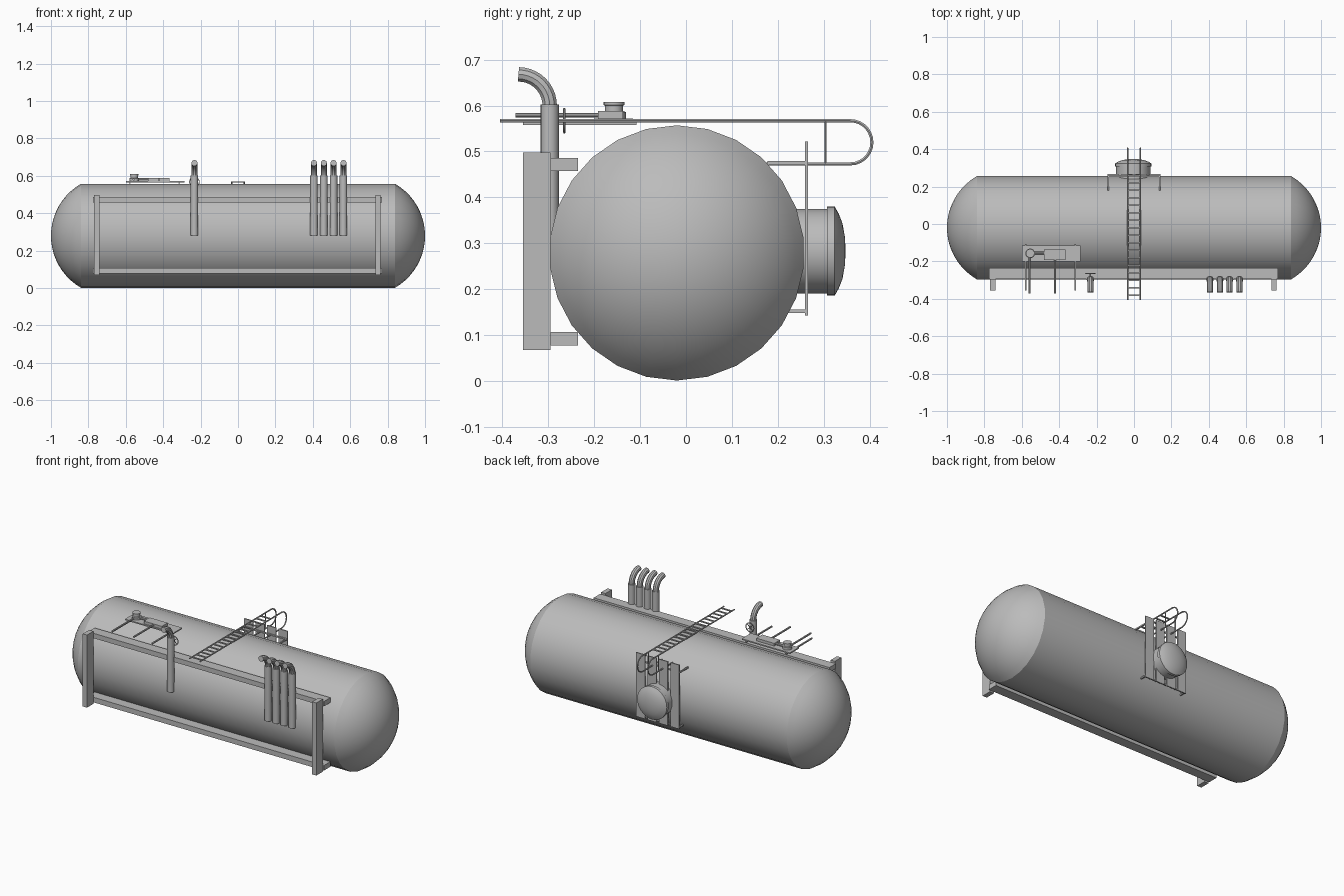
import bpy, bmesh, math
from mathutils import Vector

cube = bpy.data.objects.get("Cube")
if cube:
    bpy.data.objects.remove(cube, do_unlink=True)

grey = bpy.data.materials.new("light grey metal")
grey.use_nodes = True
grey.diffuse_color = (0.5, 0.5, 0.5, 1)
grey.node_tree.nodes["Principled BSDF"].inputs["Base Color"].default_value = (0.5, 0.5, 0.5, 1)


def select(obj):
    bpy.ops.object.select_all(action='DESELECT')
    obj.select_set(True)
    bpy.context.view_layer.objects.active = obj


def smooth(obj):
    select(obj)
    bpy.ops.object.shade_smooth_by_angle(angle=math.radians(27))


def finish(name, bm):
    mesh = bpy.data.meshes.new(name)
    bmesh.ops.recalc_face_normals(bm, faces=bm.faces)
    bm.to_mesh(mesh)
    bm.free()
    mesh.materials.append(grey)
    obj = bpy.data.objects.new(name, mesh)
    bpy.context.collection.objects.link(obj)
    return obj


def box(name, x, y, z):
    """Box from (min, max) ranges."""
    bm = bmesh.new()
    bmesh.ops.create_cube(bm, size=1)
    for v in bm.verts:
        v.co = [sum(r) / 2 + c * (r[1] - r[0]) for r, c in zip((x, y, z), v.co)]
    return finish(name, bm)


def lathe(name, profile, axis, origin, n=24):
    """Turn (radius, distance) points around an axis through origin."""
    turn = Vector(axis).to_track_quat('Z', 'Y')
    bm = bmesh.new()
    rings = []
    for r, t in profile:
        ring = []
        for i in range(n):
            a = math.pi / 2 + 2 * math.pi * i / n
            p = Vector((r * math.cos(a), r * math.sin(a), t))
            ring.append(bm.verts.new(turn @ p + Vector(origin)))
        rings.append(ring)
    for a, b in zip(rings, rings[1:]):
        for i in range(n):
            j = (i + 1) % n
            bm.faces.new((a[i], a[j], b[j], b[i]))
    bm.faces.new(rings[0])
    bm.faces.new(rings[-1])
    bmesh.ops.remove_doubles(bm, verts=bm.verts, dist=0.00001)
    obj = finish(name, bm)
    smooth(obj)
    return obj


def tube(name, points, radius, closed=False, res=3):
    """Round tube along a path."""
    curve = bpy.data.curves.new(name, 'CURVE')
    curve.dimensions = '3D'
    curve.bevel_depth = radius
    curve.bevel_resolution = res
    curve.use_fill_caps = True
    line = curve.splines.new('POLY')
    line.points.add(len(points) - 1)
    for p, co in zip(line.points, points):
        p.co = (*co, 1)
    line.use_cyclic_u = closed
    curve.materials.append(grey)
    obj = bpy.data.objects.new(name, curve)
    bpy.context.collection.objects.link(obj)
    select(obj)
    bpy.ops.object.convert(target='MESH')
    smooth(bpy.context.object)
    return bpy.context.object


# Tank: cylinder with shallow spherical ends
R, BODY, CAP = 0.278, 0.84, 0.16
sphere = (R * R + CAP * CAP) / (2 * CAP)
half = math.asin(R / sphere)
dome = []
for i in range(11):
    a = half * (1 - i / 10)
    dome.append((sphere * math.sin(a), BODY + CAP - sphere * (1 - math.cos(a))))
profile = [(r, -t) for r, t in reversed(dome)] + dome
lathe("tank", profile, (1, 0, 0), (0, -0.02, 0.279), 26)

# Front support frame
box("upper_rail", (-0.775, 0.77), (-0.295, -0.235), (0.457, 0.486))
box("lower_rail", (-0.775, 0.77), (-0.295, -0.235), (0.077, 0.107))
for side, x in (("right", -0.755), ("left", 0.748)):
    box(side + "_post", (x - 0.014, x + 0.014), (-0.355, -0.295), (0.068, 0.498))

# Vent pipes with forward bends
bend = [(-0.365 + 0.068 * math.cos(a), 0.60 + 0.068 * math.sin(a))
        for a in [math.pi / 2 * i / 10 for i in range(11)]]
for i, x in enumerate((-0.233, 0.406, 0.459, 0.511, 0.564)):
    lathe(f"vent_pipe_{i}", [(0.020, 0.28), (0.020, 0.602)], (0, 0, 1), (x, -0.297, 0), 16)
    tube(f"vent_bend_{i}", [(x, y, z) for y, z in bend], 0.0165)

# Hand wheel on the single vent
wx, wy, wz = -0.233, -0.265, 0.567
tube("hand_wheel_rim", [(wx + 0.026 * math.cos(a), wy, wz + 0.026 * math.sin(a))
     for a in [math.pi * i / 10 for i in range(20)]], 0.0025, True, 1)
for i in range(2):
    a = math.pi / 4 + i * math.pi / 2
    d = Vector((math.cos(a), 0, math.sin(a))) * 0.026
    c = Vector((wx, wy, wz))
    tube(f"hand_wheel_spoke_{i}", [c - d, c + d], 0.002, res=1)
tube("hand_wheel_stem", [(wx, -0.285, wz), (wx, wy + 0.003, wz)], 0.004, res=1)

# Gauge tray with its arms, pipes and valve
box("gauge_tray", (-0.60, -0.285), (-0.20, -0.115), (0.565, 0.572))
for i, x in enumerate((-0.578, -0.315)):
    box(f"tray_arm_{i}", (x - 0.004, x + 0.004), (-0.355, -0.108), (0.558, 0.565))
for i, x in enumerate((-0.558, -0.422)):
    end = -0.155 if i == 0 else -0.19
    tube(f"gauge_pipe_{i}", [(x, -0.372, 0.579), (x, end, 0.579)], 0.0055)
box("gauge_box", (-0.482, -0.365), (-0.192, -0.137), (0.572, 0.588))
tube("gauge_link", [(-0.555, -0.155, 0.58), (-0.48, -0.155, 0.58)], 0.007)
lathe("valve_body", [(0.026, 0.572), (0.026, 0.586), (0.020, 0.588),
                     (0.020, 0.600), (0.023, 0.601), (0.023, 0.608)],
      (0, 0, 1), (-0.555, -0.157, 0), 16)

# Ladder over the top, with hooked rear ends
hook = [(0.358 + 0.047 * math.cos(a), 0.520 + 0.047 * math.sin(a))
        for a in [math.pi / 2 - math.pi * i / 14 for i in range(15)]]
path = [(-0.405, 0.567)] + hook + [(0.16, 0.473)]
for side, x in (("right", -0.034), ("left", 0.034)):
    tube(side + "_ladder_rail", [(x, y, z) for y, z in path], 0.004, res=1)
    tube(side + "_ladder_strut", [(x, 0.304, 0.473), (x, 0.304, 0.567)], 0.003, res=1)
for i in range(17):
    y = -0.38 + i * 0.04
    box(f"rung_{i}", (-0.034, 0.034), (y - 0.004, y + 0.004), (0.563, 0.569))

# Slatted rear panel on brackets
for i in range(4):
    x = (i - 1.5) * 0.075
    box(f"panel_slat_{i}", (x - 0.029, x + 0.029), (0.259, 0.266), (0.143, 0.522))
for name, z, y0 in (("upper", 0.475, 0.178), ("lower", 0.152, 0.20)):
    box(name + "_panel_bar", (-0.142, 0.142), (0.252, 0.259), (z - 0.004, z + 0.004))
    for side, x in (("right", -0.138), ("left", 0.138)):
        box(f"{name}_{side}_panel_bracket", (x - 0.004, x + 0.004),
            (y0, 0.262), (z - 0.004, z + 0.004))

# Rear manhole with flange and domed lid
lathe("manhole", [(0.092, 0.20), (0.092, 0.307), (0.097, 0.307), (0.097, 0.324),
                  (0.081, 0.333), (0.060, 0.341), (0.032, 0.346), (0, 0.348)],
      (0, 1, 0), (-0.004, 0, 0.283), 28)
